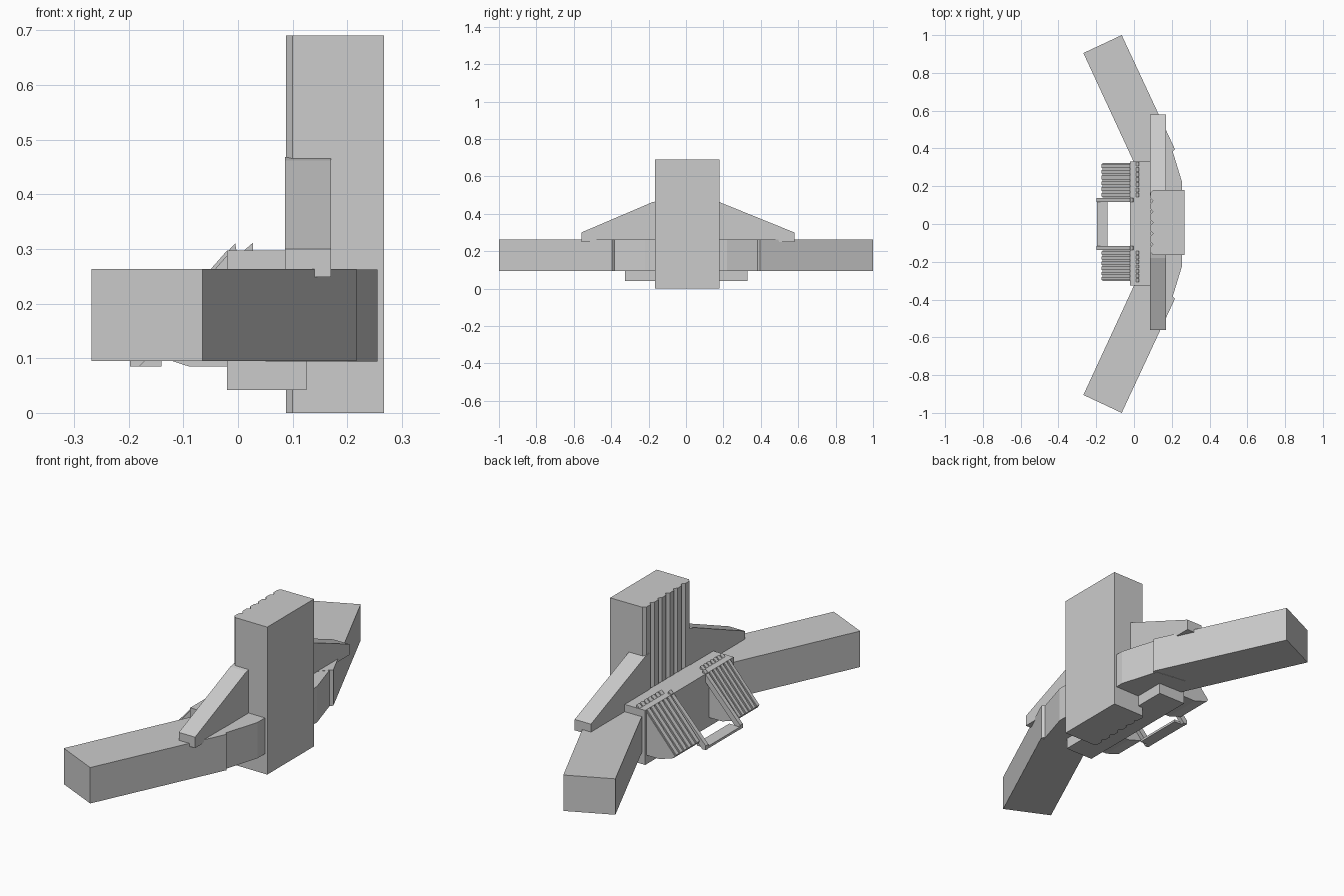
import bpy, bmesh
from mathutils import Vector

if "Cube" in bpy.data.objects:
    bpy.data.objects.remove(bpy.data.objects["Cube"])


def prism(name, pts, lo, hi, axis):
    """Extrude a closed 2D profile along an axis (0=x, 1=y, 2=z)."""
    bm = bmesh.new()

    def place(p, t):
        v = list(p)
        v.insert(axis, t)
        return v
    face = bm.faces.new([bm.verts.new(place(p, lo)) for p in pts])
    ext = bmesh.ops.extrude_face_region(bm, geom=[face])
    step = Vector((0, 0, 0))
    step[axis] = hi - lo
    bmesh.ops.translate(bm, vec=step, verts=[g for g in ext['geom'] if isinstance(g, bmesh.types.BMVert)])
    bmesh.ops.recalc_face_normals(bm, faces=bm.faces)
    me = bpy.data.meshes.new(name)
    bm.to_mesh(me)
    bm.free()
    ob = bpy.data.objects.new(name, me)
    bpy.context.collection.objects.link(ob)
    return ob


def box(name, x, y, z):
    return prism(name, [(x[0], y[0]), (x[1], y[0]), (x[1], y[1]), (x[0], y[1])], z[0], z[1], 2)


# Central tower, with a fluted rear face
Y0, Y1, N = -0.165, 0.18, 6
pitch = (Y1 - Y0) / N
outline = [(0.267, Y1), (0.267, Y0)]
for i in range(N):
    y = Y0 + i * pitch
    outline += [(0.100, y + 0.001), (0.088, y + 0.014), (0.088, y + pitch - 0.014), (0.100, y + pitch - 0.001)]
prism("tower", outline, 0, 0.69, 2)

# Entrance block behind the tower
box("entrance_block_base", (-0.02, 0.125), (-0.325, 0.33), (0.042, 0.262))
box("entrance_block_top", (-0.02, 0.09), (-0.325, 0.33), (0.262, 0.297))

for side, s, out in (("left", 1, 0.33), ("right", -1, 0.31)):
    # Swept wing and the angled link joining it to the tower
    prism("wing_" + side, [(-0.268, s * 0.905), (-0.065, s * 1.0), (0.217, s * 0.395), (0.08, s * 0.25), (0.035, s * 0.25)],
          0.095, 0.263, 2)
    prism("wing_link_" + side, [(0.05, s * 0.1), (0.255, s * 0.1), (0.255, s * 0.22), (0.2, s * 0.40), (0.05, s * 0.42)],
          0.094, 0.262, 2)

    # Sloping buttress
    e = 0.58 if s > 0 else 0.56
    prism("buttress_" + side, [(s * 0.15, 0.468), (s * 0.18, 0.462), (s * e, 0.30), (s * e, 0.249),
                               (s * 0.5, 0.249), (s * 0.49, 0.26), (s * 0.15, 0.26)], 0.086, 0.17, 0)

    # Sloping stair with ridges
    prism("stair_" + side, [(-0.02, 0.288), (-0.168, 0.12), (-0.16, 0.108), (-0.09, 0.085), (-0.02, 0.085)],
          s * 0.14, s * (out - 0.008), 1)
    w = (out - 0.148) / 6
    for i in range(6):
        a = 0.14 + i * w
        prism("stair_ridge_" + side, [(-0.02, 0.297), (-0.172, 0.124), (-0.166, 0.115), (-0.02, 0.28)],
              s * (a + 0.005), s * (a + w - 0.005), 1)

    # Side rail along the stair
    prism("rail_" + side, [(-0.005, 0.31), (-0.198, 0.105), (-0.198, 0.085), (-0.18, 0.085), (0.0, 0.28)],
          s * 0.117, s * 0.137, 1)

    # Row of roof vents
    w = (out - 0.14) / 7
    for i in range(7):
        a = 0.14 + i * w
        prism("roof_vent_" + side, [(0.01, 0.296), (0.027, 0.311), (0.027, 0.296)],
              s * (a + 0.003), s * (a + w - 0.003), 1)

# Landing bar between the rails
box("landing", (-0.197, -0.14), (-0.12, 0.12), (0.085, 0.096))
